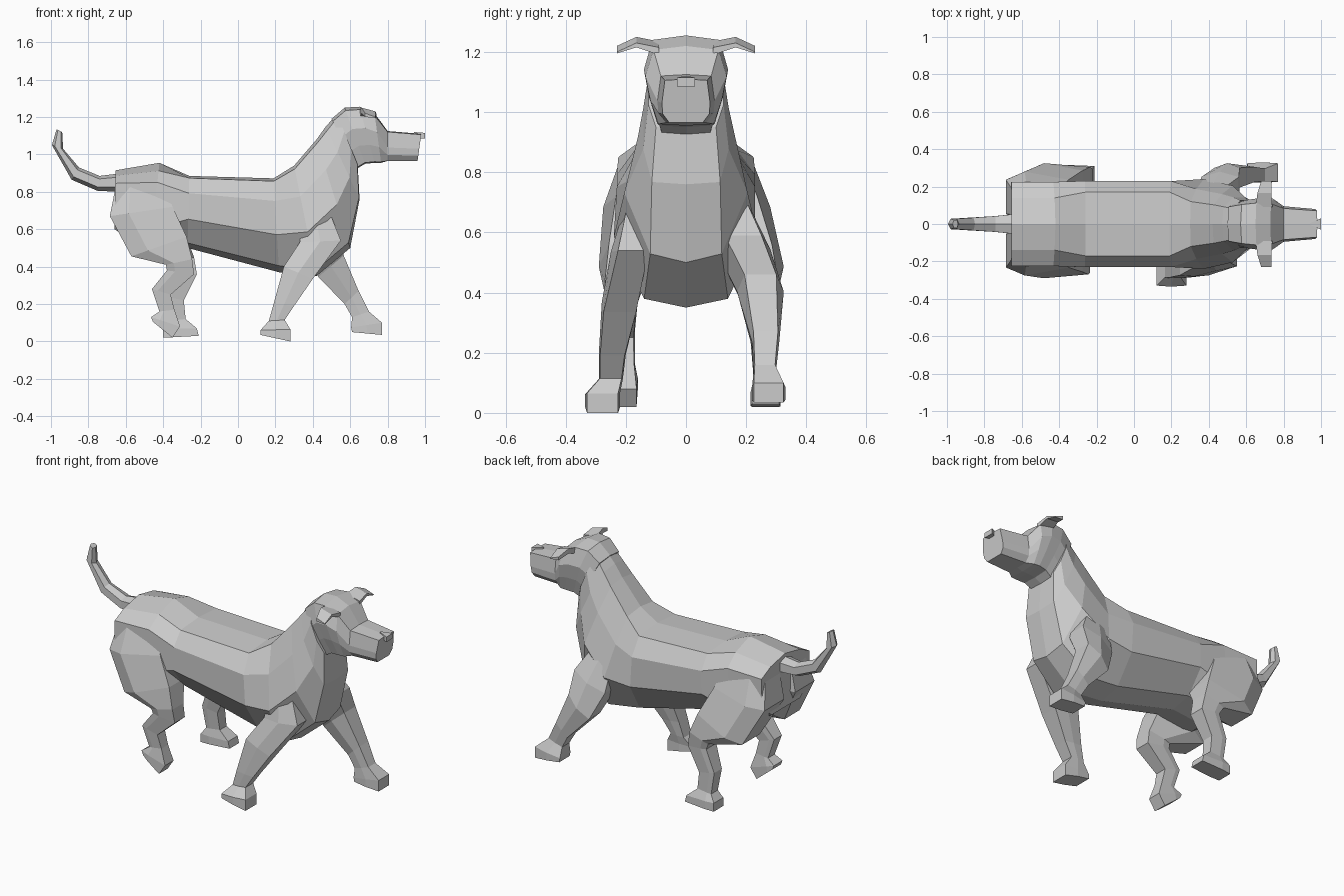
import bpy, bmesh


def loft(name, rings):
    """Skin a series of closed rings, cap both ends, keep flat faces."""
    bm = bmesh.new()
    vs = [[bm.verts.new(p) for p in r] for r in rings]
    n = len(rings[0])
    for a, b in zip(vs, vs[1:]):
        for i in range(n):
            j = (i + 1) % n
            bm.faces.new((a[i], a[j], b[j], b[i]))
    bm.faces.new(vs[0])
    bm.faces.new(vs[-1])
    bmesh.ops.recalc_face_normals(bm, faces=bm.faces[:])
    me = bpy.data.meshes.new(name)
    bm.to_mesh(me)
    bm.free()
    ob = bpy.data.objects.new(name, me)
    bpy.context.collection.objects.link(ob)
    return ob


def body_ring(tx, tz, bx, bz, w, half):
    """Symmetric ring between a top and a bottom point, half = (y factor, t)."""
    def pt(f, t, s):
        return (tx + (bx - tx) * t, s * w * f, tz + (bz - tz) * t)
    right = [pt(f, t, -1) for f, t in half]
    left = [pt(f, t, 1) for f, t in reversed(half) if f > 0]
    return right + left


def limb(name, side, rings, bulge=.5):
    """Six-sided limb; ring = rear x, rear z, front x, front z, inner y, outer y.
    bulge places the widest point between rear (0) and front (1)."""
    out = []
    for rx, rz, fx, fz, y0, y1 in rings:
        k = (0.16 if y1 - y0 > .125 else 0.05) * (y1 - y0)
        mx, mz = rx + (fx - rx) * bulge, rz + (fz - rz) * bulge
        pts = [(rx, y0 + k, rz), (rx, y1 - k, rz), (mx, y1, mz),
               (fx, y1 - k, fz), (fx, y0 + k, fz), (mx, y0, mz)]
        out.append([(x, side * y, z) for x, y, z in pts])
    return loft(name, out)


# torso and neck: cross-sections for hips, barrel and shoulders
HIP = [(0, 0), (.62, .09), (1, .22), (1, .75), (.6, 1), (0, 1)]
BARREL = [(0, 0), (.74, .03), (1, .24), (1, .60), (.55, .93), (0, 1)]
SHOULDER = [(0, 0), (.50, .03), (.78, .28), (1, .60), (.58, .95), (0, 1)]
NECK = [(0, 0), (.65, .05), (1, .35), (1, .70), (.80, .98), (0, 1)]
torso = [(-.655, .915, -.66, .60, .225, HIP), (-.42, .955, -.47, .48, .225, HIP),
         (-.26, .885, -.27, .50, .23, BARREL), (.19, .872, .22, .37, .23, BARREL),
         (.30, .94, .42, .35, .24, SHOULDER), (.42, 1.08, .60, .50, .205, SHOULDER),
         (.47, 1.15, .65, .76, .142, NECK), (.53, 1.215, .64, .945, .125, NECK)]
loft("torso", [body_ring(*r) for r in torso])

# head and muzzle
SKULL = [(0, 0), (.80, .05), (1, .38), (.88, .68), (.68, .98), (0, 1)]
SNOUT = [(0, 0), (.88, .03), (1, .55), (.97, .80), (.70, 1), (0, 1)]
head = [(.50, 1.19, .63, .92, .115, SKULL), (.57, 1.25, .68, .95, .13, SKULL),
        (.65, 1.255, .73, .955, .14, SKULL), (.73, 1.22, .765, .955, .135, SKULL),
        (.80, 1.125, .80, .965, .095, SNOUT), (.98, 1.11, .96, .965, .08, SNOUT)]
loft("head", [body_ring(*r) for r in head])

# nose wedge
loft("nose", [[(.94, -.004, 1.12), (.94, .004, 1.12), (.94, .004, 1.085), (.94, -.004, 1.085)],
              [(1, -.03, 1.115), (1, .03, 1.115), (1, .03, 1.085), (1, -.03, 1.085)]])

# folded ears
for side, label in ((-1, "near"), (1, "far")):
    ear = [(.09, 1.235, 1.195, .65, .74), (.165, 1.25, 1.22, .66, .735),
           (.23, 1.22, 1.20, .68, .735)]
    loft(label + "_ear", [[(a, side * y, t), (b, side * y, t - .02),
                           (b, side * y, u - .005), (a, side * y, u)]
                          for y, t, u, a, b in ear])

# tail, six-sided and curling up
DISC = [(0, 0), (1, .2), (1, .75), (0, 1)]
tail = [(-.62, .90, -.62, .80, .055), (-.74, .885, -.75, .805, .042),
        (-.85, .93, -.89, .865, .034), (-.935, 1.03, -.995, 1.05, .028),
        (-.94, 1.12, -.97, 1.135, .022)]
loft("tail", [body_ring(*r, DISC) for r in tail])

# front legs: near one back, far one striding forward
limb("near_front_leg", -1, [
    (.34, .72, .47, .74, .08, .19), (.33, .53, .55, .54, .10, .25),
    (.245, .40, .40, .335, .16, .28), (.19, .20, .30, .19, .20, .29),
    (.165, .11, .25, .115, .21, .29), (.12, .06, .28, .065, .22, .335),
    (.12, .035, .28, .0, .22, .335)])
limb("far_front_leg", 1, [
    (.34, .72, .47, .74, .08, .19), (.36, .50, .56, .59, .10, .28),
    (.43, .345, .565, .46, .17, .325), (.57, .20, .645, .27, .22, .31),
    (.61, .13, .70, .16, .225, .30), (.605, .075, .77, .10, .22, .33),
    (.61, .05, .77, .035, .22, .33)])


# hind legs share the thigh, the far one spreads wider at the knee
def thigh(mid, low):
    return [(-.65, .85, -.40, .86, .02, .215), (-.685, .67, -.35, .72, .01, mid),
            (-.57, .455, -.275, .56, .08, low)]


limb("near_hind_leg", -1, thigh(.275, .29) + [
    (-.385, .41, -.245, .44, .16, .275), (-.38, .38, -.235, .36, .16, .265),
    (-.46, .28, -.36, .25, .17, .25), (-.42, .16, -.34, .17, .17, .24),
    (-.465, .13, -.31, .08, .16, .25), (-.455, .105, -.35, .02, .16, .25)], .3)
limb("far_hind_leg", 1, thigh(.28, .325) + [
    (-.36, .41, -.235, .45, .195, .31), (-.34, .37, -.22, .36, .195, .30),
    (-.39, .24, -.29, .22, .215, .295), (-.37, .11, -.28, .12, .225, .295),
    (-.40, .07, -.22, .07, .215, .315), (-.40, .02, -.21, .03, .215, .315)], .3)
